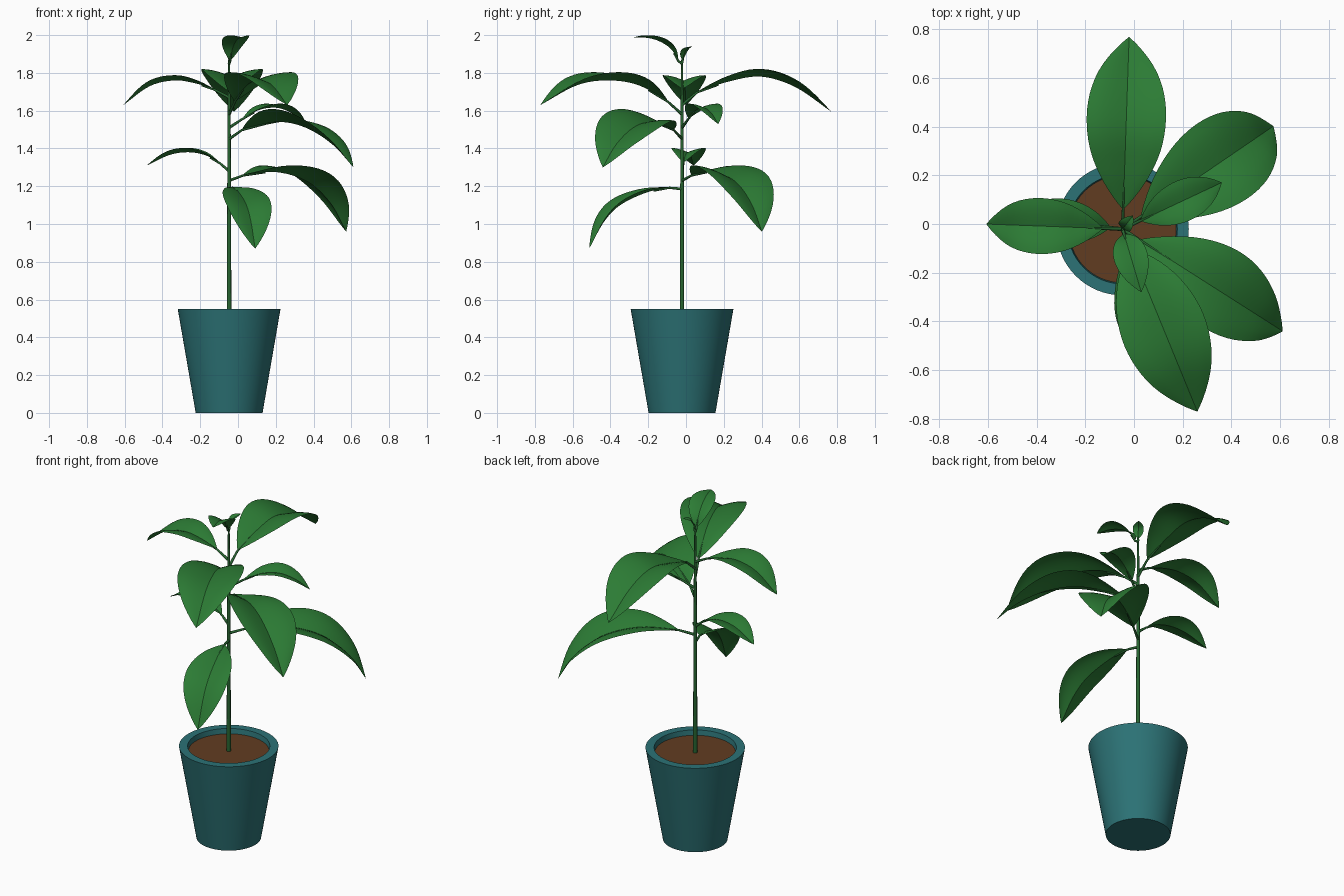
import bpy, bmesh, math
from mathutils import Vector

if "Cube" in bpy.data.objects:
    bpy.data.objects.remove(bpy.data.objects["Cube"])

CX, CY = -0.047, -0.021          # stem and pot axis


def material(name, rgb):
    m = bpy.data.materials.new(name)
    m.diffuse_color = (*rgb, 1)
    m.use_nodes = True
    m.node_tree.nodes["Principled BSDF"].inputs["Base Color"].default_value = m.diffuse_color
    return m


POT = material("teal_glaze", (0.025, 0.17, 0.18))
SOIL = material("soil", (0.12, 0.045, 0.015))
LEAF = material("leaf_green", (0.025, 0.20, 0.035))
STEM = material("stem_green", (0.02, 0.13, 0.03))


def finish(bm, name, mat, angle=40):
    bmesh.ops.remove_doubles(bm, verts=bm.verts, dist=1e-5)
    me = bpy.data.meshes.new(name)
    bm.to_mesh(me)
    bm.free()
    ob = bpy.data.objects.new(name, me)
    bpy.context.collection.objects.link(ob)
    me.materials.append(mat)
    bpy.ops.object.select_all(action='DESELECT')
    ob.select_set(True)
    bpy.context.view_layer.objects.active = ob
    bpy.ops.object.shade_smooth_by_angle(angle=math.radians(angle))
    return ob


def lathe(name, profile, mat, sides=64):
    bm = bmesh.new()
    vs = [bm.verts.new((CX + r, CY, z)) for r, z in profile]
    es = [bm.edges.new(p) for p in zip(vs, vs[1:])]
    bmesh.ops.spin(bm, geom=vs + es, cent=(CX, CY, 0), axis=(0, 0, 1),
                   angle=math.tau, steps=sides, use_duplicate=False)
    bmesh.ops.remove_doubles(bm, verts=bm.verts, dist=1e-5)
    bmesh.ops.recalc_face_normals(bm, faces=bm.faces)
    return finish(bm, name, mat)


def tube(name, points, mat):
    """Round tapered tube through (position, radius) points."""
    cu = bpy.data.curves.new(name, 'CURVE')
    cu.dimensions = '3D'
    cu.bevel_depth = 1
    cu.bevel_resolution = 3
    cu.use_fill_caps = True
    sp = cu.splines.new('POLY')
    sp.points.add(len(points) - 1)
    for p, (co, r) in zip(sp.points, points):
        p.co = (*co, 1)
        p.radius = r
    cu.materials.append(mat)
    ob = bpy.data.objects.new(name, cu)
    bpy.context.collection.objects.link(ob)


def smooth_path(pts, n):
    """Catmull-Rom samples through 2D points."""
    p = [Vector(q) for q in pts]
    p = [2 * p[0] - p[1]] + p + [2 * p[-1] - p[-2]]
    out = []
    for i in range(n + 1):
        s = i / n * (len(pts) - 1)
        k = min(int(s), len(pts) - 2)
        t = s - k
        a, b, c, d = p[k:k + 4]
        out.append(0.5 * (2 * b + (c - a) * t + (2 * a - 5 * b + 4 * c - d) * t * t
                          + (3 * b - a - 3 * c + d) * t ** 3))
    return out


def leaf(name, tip, attach, spine, half, roll=0, fold=0.25):
    """Creased blade along an arched spine of (distance from stem, z) points."""
    out = Vector((tip[0] - CX, tip[1] - CY, 0)).normalized()
    left = Vector((-out.y, out.x, 0))
    axis = Vector((CX, CY, 0))
    n, m = 24, 5
    path = smooth_path(spine, n)
    lens = [0]
    for a, b in zip(path, path[1:]):
        lens.append(lens[-1] + (b - a).length)
    bm = bmesh.new()
    rows = []
    for i, q in enumerate(path):
        d = path[min(i + 1, n)] - path[max(i - 1, 0)]
        d.normalize()
        up = out * -d.y + Vector((0, 0, d.x))
        c, s = math.cos(roll), math.sin(roll)
        side, nor = left * c - up * s, up * c + left * s
        w = half * max(math.sin(math.pi * lens[i] / lens[-1]), 0) ** 0.9
        w = max(w, 0.0005)
        row = []
        for j in range(-m, m + 1):
            u = j / m
            lift = fold * math.sin(abs(u) * math.pi / 2)
            row.append(bm.verts.new(axis + out * q.x + Vector((0, 0, q.y))
                                    + side * (w * u) + nor * (w * lift)))
        rows.append(row)
    for r0, r1 in zip(rows, rows[1:]):
        for j in range(2 * m):
            bm.faces.new((r0[j], r1[j], r1[j + 1], r0[j + 1])[::-1])
    bm.normal_update()
    if sum(f.normal.z for f in bm.faces) < 0:
        bmesh.ops.reverse_faces(bm, faces=bm.faces)
    finish(bm, name, LEAF, 25)
    # leaf stalk, running a little way under the midrib
    pts = [(axis + Vector((0, 0, attach)), 0.008)]
    pts += [(axis + out * q.x + Vector((0, 0, q.y - 0.003)), 0.006 - 0.001 * k)
            for k, q in enumerate(path[:6:2])]
    tube(name + "_stalk", pts, STEM)


# pot, soil and stem
lathe("pot", [(0, 0), (0.177, 0), (0.272, 0.55), (0.225, 0.55), (0.218, 0.505)], POT)
lathe("soil", [(0, 0.52), (0.2205, 0.52)], SOIL)
tube("stem", [((CX, CY, 0.5), 0.012), ((CX, CY, 1.2), 0.010),
              ((CX, CY, 1.6), 0.008), ((CX, CY, 1.87), 0.005)], STEM)

# leaves from the lowest to the top
leaf("lowest_front_leaf", (0.09, -0.51), 1.185,
     [(.07, 1.195), (.2, 1.165), (.34, 1.10), (.43, 1.01), (.51, .87)], .125)
leaf("low_back_leaf", (0.57, 0.40), 1.23,
     [(.09, 1.26), (.3, 1.275), (.5, 1.225), (.65, 1.11), (.75, .96)], .185)
leaf("low_left_leaf", (-0.48, 0.04), 1.28,
     [(.05, 1.325), (.13, 1.365), (.22, 1.38), (.32, 1.365), (.44, 1.31)], .09)
leaf("middle_front_leaf", (0.61, -0.44), 1.45,
     [(.08, 1.50), (.3, 1.54), (.48, 1.51), (.65, 1.42), (.78, 1.30)], .175, 0.2)
leaf("middle_right_leaf", (0.36, 0.17), 1.51,
     [(.08, 1.56), (.18, 1.605), (.28, 1.615), (.37, 1.585), (.45, 1.53)], .085)
leaf("upper_front_leaf", (0.26, -0.77), 1.58,
     [(.08, 1.65), (.25, 1.735), (.42, 1.76), (.6, 1.735), (.81, 1.63)], .175)
leaf("upper_back_leaf", (-0.02, 0.77), 1.63,
     [(.08, 1.70), (.25, 1.755), (.42, 1.78), (.6, 1.725), (.79, 1.595)], .163)
leaf("upper_left_leaf", (-0.61, 0.0), 1.67,
     [(.08, 1.715), (.18, 1.745), (.29, 1.76), (.42, 1.73), (.56, 1.63)], .115)
leaf("top_leaf", (0.03, -0.28), 1.85,
     [(.02, 1.865), (.06, 1.925), (.12, 1.965), (.19, 1.985), (.27, 1.987)], .07)
leaf("bud_leaf", (0.0, 0.04), 1.855,
     [(.004, 1.865), (.012, 1.895), (.03, 1.922), (.07, 1.94)], .03)
